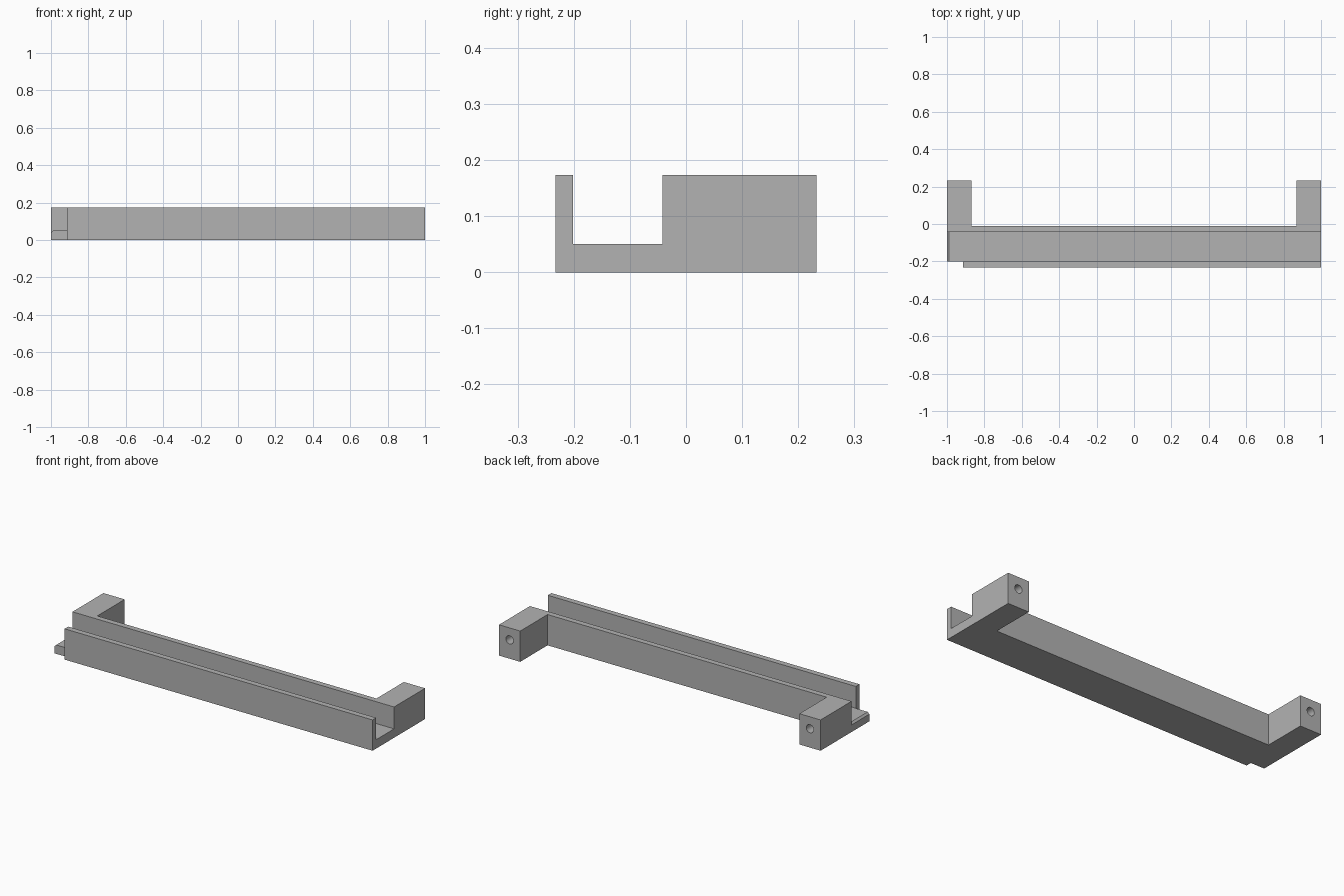
import bpy
import bmesh
import math
from mathutils import Vector

default_cube = bpy.data.objects.get("Cube")
if default_cube:
    bpy.data.objects.remove(default_cube, do_unlink=True)

HEIGHT = 0.173
FRONT, BACK = -0.233, 0.233
WALL_BACK = -0.01
SLOT_FRONT, SLOT_BACK, FLOOR = -0.201, -0.042, 0.05
ARM_WIDTH = 0.132
CHAMFER = 0.01

grey = bpy.data.materials.new("plain grey")
grey.use_nodes = True
colour = (0.45, 0.45, 0.45, 1)
grey.diffuse_color = colour
grey.node_tree.nodes["Principled BSDF"].inputs["Base Color"].default_value = colour


def prism(name, points, sweep):
    """Solid made by sweeping a flat outline along a vector."""
    bm = bmesh.new()
    face = bm.faces.new([bm.verts.new(p) for p in points])
    swept = bmesh.ops.extrude_face_region(bm, geom=[face])["geom"]
    moved = [g for g in swept if isinstance(g, bmesh.types.BMVert)]
    bmesh.ops.translate(bm, verts=moved, vec=Vector(sweep))
    bmesh.ops.recalc_face_normals(bm, faces=bm.faces)
    mesh = bpy.data.meshes.new(name)
    bm.to_mesh(mesh)
    bm.free()
    mesh.materials.append(grey)
    obj = bpy.data.objects.new(name, mesh)
    bpy.context.collection.objects.link(obj)
    return obj


def cut(target, cutter):
    cutter.hide_render = True
    mod = target.modifiers.new("cut", 'BOOLEAN')
    mod.operation = 'DIFFERENCE'
    mod.solver = 'EXACT'
    mod.object = cutter
    bpy.context.view_layer.objects.active = target
    bpy.ops.object.modifier_apply(modifier=mod.name)
    bpy.data.objects.remove(cutter, do_unlink=True)


# Bracket body: rail with two arms reaching back and a notched front corner
inner = 1 - ARM_WIDTH
notch_x, notch_y = -0.915, SLOT_FRONT + 0.0005
plan = [(notch_x, FRONT), (1, FRONT), (1, BACK), (inner, BACK),
        (inner, WALL_BACK), (-inner, WALL_BACK), (-inner, BACK),
        (-1, BACK), (-1, notch_y), (notch_x, notch_y)]
bracket = prism("rail_bracket", [(x, y, 0) for x, y in plan], (0, 0, HEIGHT))

# Open slot along the rail, with a small chamfer on the floor's right end
slot = [(-1 - CHAMFER, FLOOR - 2 * CHAMFER), (-1 + CHAMFER, FLOOR),
        (1.1, FLOOR), (1.1, 0.3), (-1 - CHAMFER, 0.3)]
cut(bracket, prism("slot_cutter", [(x, SLOT_FRONT, z) for x, z in slot],
                   (0, SLOT_BACK - SLOT_FRONT, 0)))

# Blind screw hole in the back of each arm
HOLE_RADIUS, HOLE_Z, HOLE_DEPTH, SIDES = 0.023, 0.106, 0.15, 32
for side in (-1, 1):
    centre = side * (1 - ARM_WIDTH / 2)
    angles = [math.tau * i / SIDES for i in range(SIDES)]
    ring = [(centre + HOLE_RADIUS * math.cos(a), BACK - HOLE_DEPTH,
             HOLE_Z + HOLE_RADIUS * math.sin(a)) for a in angles]
    cut(bracket, prism("hole_cutter", ring, (0, HOLE_DEPTH + 0.05, 0)))

# Smooth hole walls, crisp edges elsewhere
bpy.ops.object.select_all(action='DESELECT')
bracket.select_set(True)
bpy.context.view_layer.objects.active = bracket
bpy.ops.object.shade_smooth_by_angle(angle=math.radians(30))
